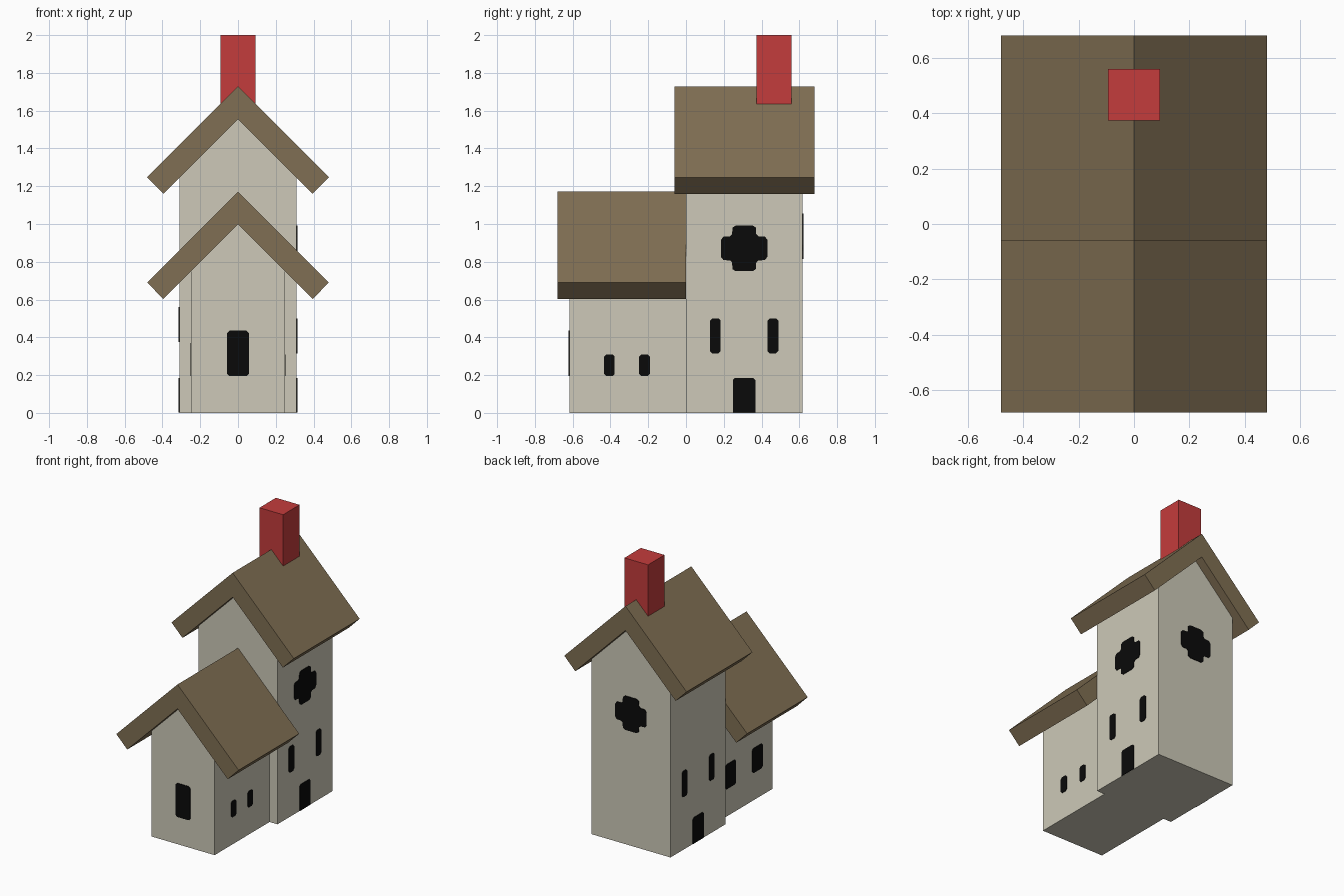
import bpy, bmesh
from mathutils import Vector

if "Cube" in bpy.data.objects:
    bpy.data.objects.remove(bpy.data.objects["Cube"])


def material(name, rgb):
    lin = [(c / 255 / 12.92) if c < 11 else ((c / 255 + 0.055) / 1.055) ** 2.4 for c in rgb]
    m = bpy.data.materials.new(name)
    m.diffuse_color = (*lin, 1)
    m.use_nodes = True
    m.node_tree.nodes["Principled BSDF"].inputs["Base Color"].default_value = m.diffuse_color
    return m


CREAM = material("cream_wall", (205, 201, 184))
BROWN = material("brown_roof", (128, 111, 83))
RED = material("red_chimney", (196, 60, 60))
BLACK = material("black_opening", (10, 10, 10))


def prism(name, pts, depth, mat):
    """Extrude a closed loop of 3D points along a depth vector."""
    bm = bmesh.new()
    face = bm.faces.new([bm.verts.new(p) for p in pts])
    ext = bmesh.ops.extrude_face_region(bm, geom=[face], use_keep_orig=True)
    moved = [g for g in ext["geom"] if isinstance(g, bmesh.types.BMVert)]
    bmesh.ops.translate(bm, vec=Vector(depth), verts=moved)
    bmesh.ops.recalc_face_normals(bm, faces=bm.faces)
    me = bpy.data.meshes.new(name)
    bm.to_mesh(me)
    bm.free()
    me.materials.append(mat)
    ob = bpy.data.objects.new(name, me)
    bpy.context.collection.objects.link(ob)
    return ob


def building(name, half, y0, y1, apex, roof0, roof1):
    """Gabled walls plus a thick 45 degree roof; apex is the inner ridge."""
    a = apex + 0.003
    walls = [(-half, 0), (half, 0), (half, a - half), (0, a), (-half, a - half)]
    prism(name + "_walls", [(x, y0, z) for x, z in walls], (0, y1 - y0, 0), CREAM)
    t = 0.173
    roof = [(0, apex + t), (0.481, apex + t - 0.481), (0.395, apex - 0.395),
            (0, apex), (-0.395, apex - 0.395), (-0.481, apex + t - 0.481)]
    prism(name + "_roof", [(x, roof0, z) for x, z in roof], (0, roof1 - roof0, 0), BROWN)


building("tower", 0.31, 0.0, 0.617, 1.555, -0.06, 0.68)
building("front_house", 0.248, -0.617, 0.0, 0.998, -0.68, 0.0)

# Chimney
c = 0.093
prism("chimney", [(-c, 0.374, 1.58), (c, 0.374, 1.58), (c, 0.559, 1.58), (-c, 0.559, 1.58)],
      (0, 0, 0.42), RED)


# Outlines of the painted openings, centred on the origin
def window(w, h, k=0.012):
    a, b = w / 2, h / 2
    return [(a, k - b), (a, b - k), (a - k, b), (k - a, b),
            (-a, b - k), (-a, k - b), (k - a, -b), (a - k, -b)]


def door(w, h, k=0.012):
    a, b = w / 2, h / 2
    return [(a, -b), (a, b - k), (a - k, b), (k - a, b), (-a, b - k), (-a, -b)]


def cross():
    q = [(0.123, 0.045), (0.110, 0.062), (0.075, 0.064),
         (0.064, 0.075), (0.062, 0.110), (0.045, 0.121)]
    top = q + [(-x, z) for x, z in reversed(q)]
    return top + [(-x, -z) for x, z in top]


def plate(name, outline, axis, wall, u, z):
    """Thin black plate on a wall plane; u is the position along the wall."""
    s = 0.004 if wall > 0 else -0.004
    if axis == "x":
        prism(name, [(wall, u + p, z + q) for p, q in outline], (s, 0, 0), BLACK)
    else:
        prism(name, [(u + p, wall, z + q) for p, q in outline], (0, s, 0), BLACK)


# Tower openings: doors and slim windows on both sides, crosses right and back
for side, sx, wz in (("right", 1, 0.408), ("left", -1, 0.468)):
    plate("tower_door_" + side, door(0.12, 0.185), "x", sx * 0.31, 0.308, 0.0935)
    for i, y in enumerate((0.155, 0.46)):
        plate(f"tower_window_{side}_{i}", window(0.057, 0.185), "x", sx * 0.31, y, wz)
plate("cross_window_right", cross(), "x", 0.31, 0.308, 0.871)
plate("cross_window_back", cross(), "y", 0.617, 0, 0.935)

# Front house openings
plate("front_window", window(0.115, 0.24), "y", -0.617, 0, 0.315)
for i, y in enumerate((-0.406, -0.219)):
    plate(f"house_window_right_{i}", window(0.057, 0.115), "x", 0.248, y, 0.252)
for i, y in enumerate((-0.445, -0.145)):
    plate(f"house_window_left_{i}", window(0.115, 0.175), "x", -0.248, y, 0.283)
